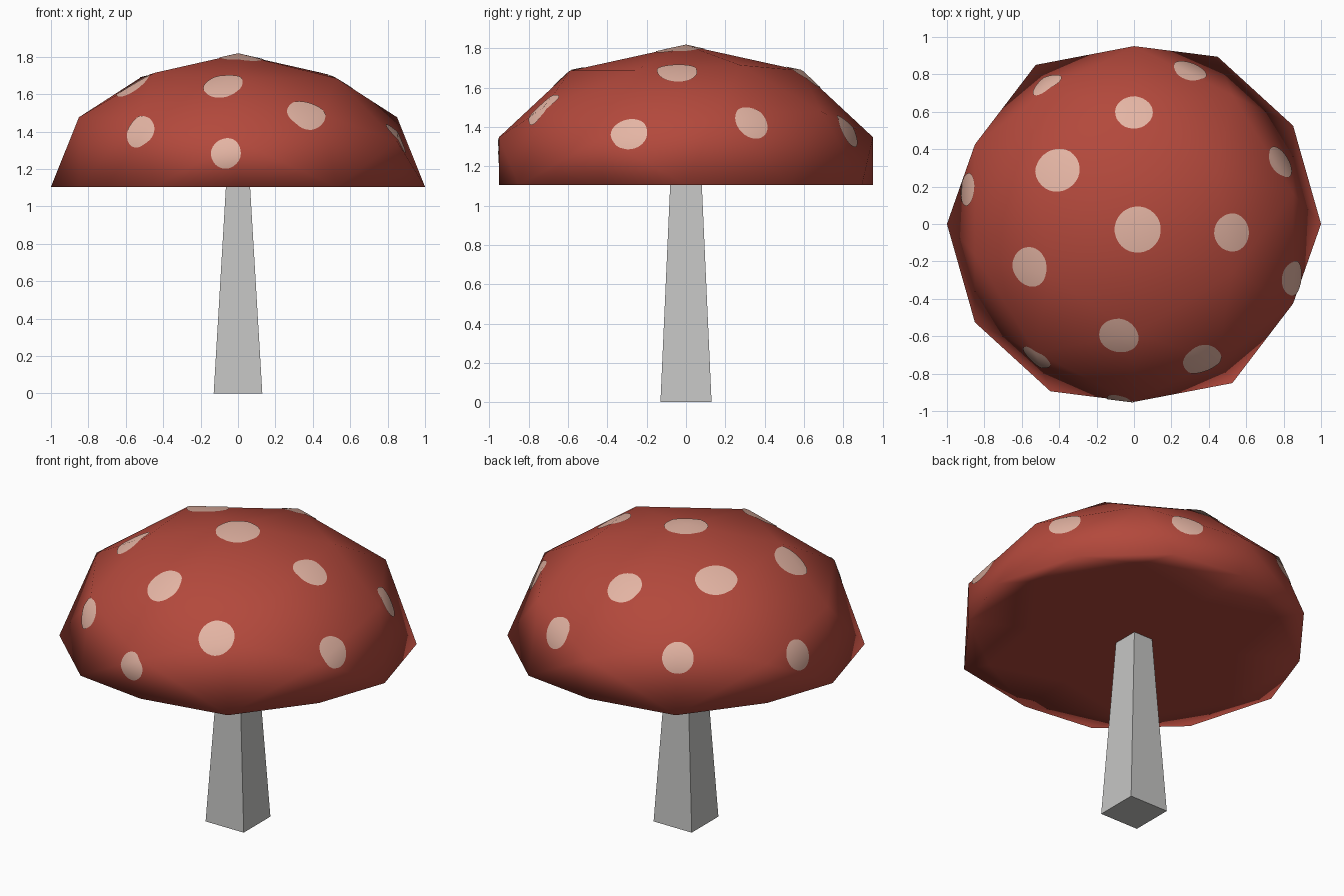
import bpy, bmesh, math
from mathutils import Vector
from mathutils.bvhtree import BVHTree
from mathutils.interpolate import poly_3d_calc

if "Cube" in bpy.data.objects:
    bpy.data.objects.remove(bpy.data.objects["Cube"])

RIM, MID, HEIGHT = 1.105, 1.138, 0.677   # cap underside, dome centre, dome height


def material(name, rgb):
    m = bpy.data.materials.new(name)
    m.diffuse_color = (*rgb, 1)
    m.use_nodes = True
    m.node_tree.nodes["Principled BSDF"].inputs["Base Color"].default_value = m.diffuse_color
    return m


def add_object(name, mesh, mat):
    mesh.materials.append(mat)
    ob = bpy.data.objects.new(name, mesh)
    bpy.context.collection.objects.link(ob)
    return ob


red = material("cap_red", (0.45, 0.066, 0.045))
pink = material("spot_pink", (0.78, 0.46, 0.37))
grey = material("stem_grey", (0.56, 0.56, 0.55))

# Stem: tapered square post
bm = bmesh.new()
bmesh.ops.create_cube(bm, size=2)
for v in bm.verts:
    if v.co.z > 0:
        v.co = (v.co.x * 0.064, v.co.y * 0.08, RIM + 0.01)
    else:
        v.co = (v.co.x * 0.13, v.co.y * 0.13, 0)
mesh = bpy.data.meshes.new("stem")
bm.to_mesh(mesh)
bm.free()
add_object("stem", mesh, grey)

# Cap: icosphere lying on its side, lower half flattened to the rim
cap = bmesh.new()
bmesh.ops.create_icosphere(cap, subdivisions=2, radius=1)
for v in cap.verts:
    x, y, z = v.co
    v.co = (z, x, MID + HEIGHT * y if y > 0.001 else RIM)
for f in cap.faces:
    f.smooth = True
cap.normal_update()
cap.faces.ensure_lookup_table()
mesh = bpy.data.meshes.new("cap")
cap.to_mesh(mesh)
add_object("cap", mesh, red)

# Spots: thin discs draped over the cap, taking over its smooth normals
tree = BVHTree.FromBMesh(cap)
RINGS, SEGS = 7, 28


def drape(origin, direction):
    hit, face_normal, index, _ = tree.ray_cast(origin, direction)
    if hit is None:
        hit, face_normal, index, _ = tree.find_nearest(origin)
    corners = cap.faces[index].verts
    weights = poly_3d_calc([v.co for v in corners], hit)
    normal = sum((v.normal * w for v, w in zip(corners, weights)), Vector())
    return hit + face_normal * 0.004, normal.normalized()


def spot(name, centre, radius):
    # outward direction of the ellipsoid at the spot
    out = Vector((centre[0], centre[1], (centre[2] - MID) / HEIGHT ** 2)).normalized()
    side = out.orthogonal().normalized()
    up = out.cross(side)
    start = Vector(centre) + out * 0.3
    samples = [drape(start, -out)]
    for r in range(1, RINGS + 1):
        for s in range(SEGS):
            a = math.tau * s / SEGS
            offset = (side * math.cos(a) + up * math.sin(a)) * radius * r / RINGS
            samples.append(drape(start + offset, -out))
    faces = [(0, 1 + s, 1 + (s + 1) % SEGS) for s in range(SEGS)]
    for r in range(RINGS - 1):
        a, b = 1 + r * SEGS, 1 + (r + 1) * SEGS
        for s in range(SEGS):
            t = (s + 1) % SEGS
            faces.append((a + s, b + s, b + t, a + t))
    me = bpy.data.meshes.new(name)
    me.from_pydata([p for p, n in samples], [], faces)
    me.shade_smooth()
    me.normals_split_custom_set_from_vertices([n for p, n in samples])
    add_object(name, me, pink)


SPOTS = [
    (0.02, -0.03, 1.80, 0.123), (-0.41, 0.29, 1.70, 0.118),
    (0.00, 0.595, 1.65, 0.100), (0.52, -0.045, 1.67, 0.102),
    (-0.555, -0.23, 1.645, 0.107), (-0.08, -0.595, 1.64, 0.106),
    (0.36, -0.72, 1.485, 0.102), (0.30, 0.82, 1.38, 0.092),
    (-0.46, 0.735, 1.395, 0.088), (0.78, 0.33, 1.42, 0.092),
    (-0.89, 0.185, 1.32, 0.088), (0.84, -0.285, 1.36, 0.092),
    (-0.52, -0.71, 1.395, 0.086), (-0.065, -0.94, 1.285, 0.080),
]
for i, (x, y, z, r) in enumerate(SPOTS):
    spot(f"spot_{i + 1}", (x, y, z), r)
cap.free()
